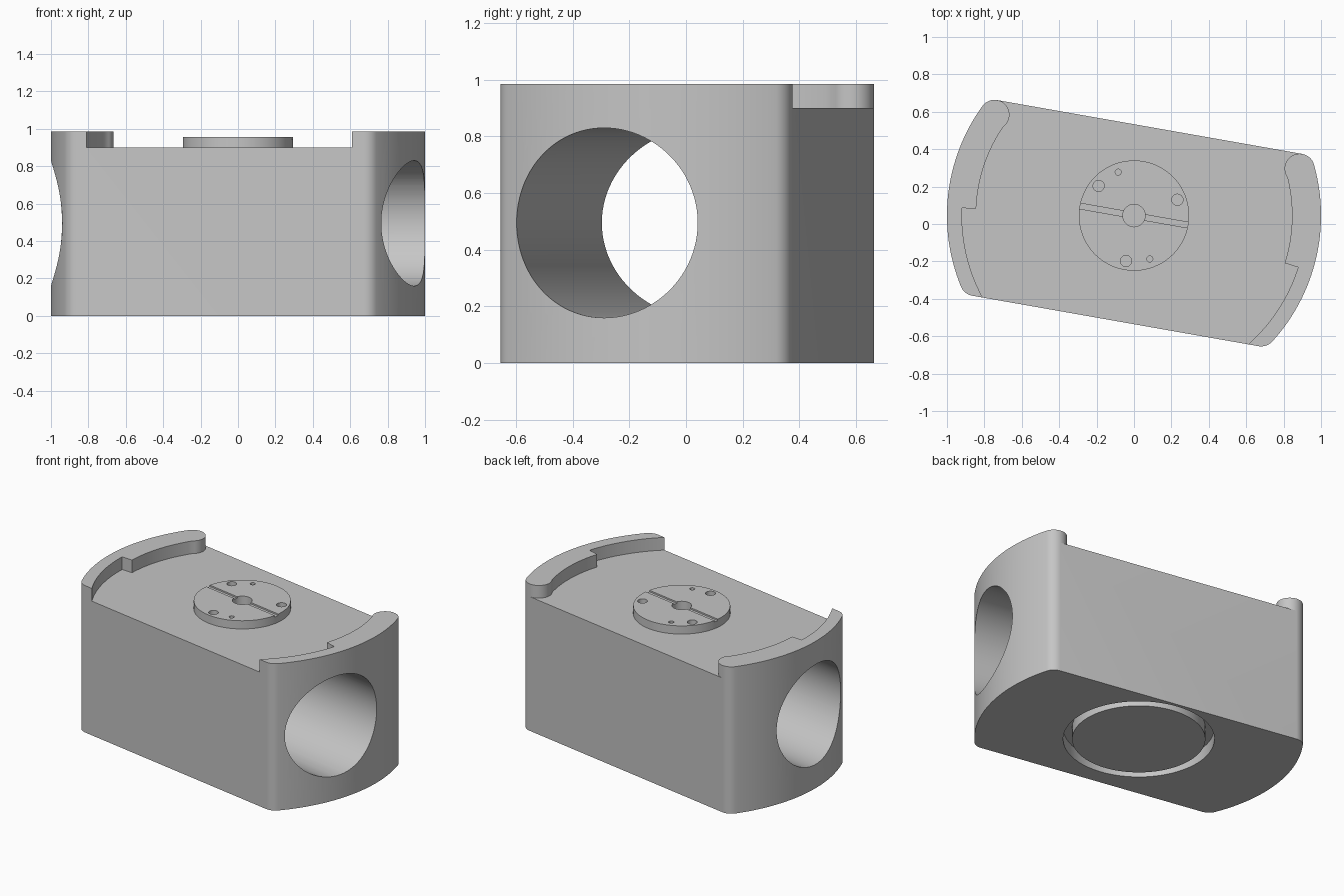
import bpy, bmesh
from math import sin, cos, radians, degrees, asin, atan2, acos, sqrt, pi
from mathutils import Matrix

if "Cube" in bpy.data.objects:
    bpy.data.objects.remove(bpy.data.objects["Cube"])

grey = bpy.data.materials.new("plain_grey")
grey.use_nodes = True
GREY = (0.56, 0.56, 0.56, 1)
grey.diffuse_color = GREY
grey.node_tree.nodes["Principled BSDF"].inputs["Base Color"].default_value = GREY

PLACE = Matrix.Translation((0, 0.045, 0)) @ Matrix.Rotation(radians(-10), 4, 'Z')
FRONT, BACK = -0.572, 0.481      # flat sides
FILLET = 0.08
BASE, TOP = 0.9, 0.985           # deck and rim heights


def arc(cx, cy, r, a0, a1, n):
    return [(cx + r * cos(radians(a0 + (a1 - a0) * i / n)),
             cy + r * sin(radians(a0 + (a1 - a0) * i / n))) for i in range(n + 1)]


def mirrored(half):
    """Close a right-hand half outline with its reflection."""
    return half + [(-x, y) for x, y in reversed(half)]


def prism(name, outline, z0, z1):
    bm = bmesh.new()
    face = bm.faces.new([bm.verts.new((x, y, z0)) for x, y in outline])
    # keep the starting cap so the solid is closed
    top = bmesh.ops.extrude_face_region(bm, geom=[face], use_keep_orig=True)["geom"]
    bmesh.ops.translate(bm, vec=(0, 0, z1 - z0),
                        verts=[v for v in top if isinstance(v, bmesh.types.BMVert)])
    bmesh.ops.recalc_face_normals(bm, faces=bm.faces)
    mesh = bpy.data.meshes.new(name)
    bm.to_mesh(mesh)
    bm.free()
    mesh.materials.append(grey)
    ob = bpy.data.objects.new(name, mesh)
    bpy.context.collection.objects.link(ob)
    ob.matrix_world = PLACE
    return ob


def rod(name, x, y, r, z0, z1, n=32):
    return prism(name, arc(x, y, r, 0, 360 - 360 / n, n - 1), z0, z1)


def cut(ob, cutter):
    mod = ob.modifiers.new("cut", 'BOOLEAN')
    mod.operation, mod.object, mod.solver = 'DIFFERENCE', cutter, 'EXACT'
    bpy.context.view_layer.update()
    mesh = bpy.data.meshes.new_from_object(
        ob.evaluated_get(bpy.context.evaluated_depsgraph_get()))
    ob.modifiers.clear()
    ob.data = mesh
    bpy.data.objects.remove(cutter)


def smooth(ob):
    bpy.ops.object.select_all(action='DESELECT')
    ob.select_set(True)
    bpy.context.view_layer.objects.active = ob
    bpy.ops.object.shade_smooth_by_angle(angle=radians(30))


# Block: flat sides, round ends, filleted corners
reach = 1 - FILLET
fy, by = FRONT + FILLET, BACK - FILLET
fx, bx = sqrt(reach**2 - fy**2), sqrt(reach**2 - by**2)
fa, ba = degrees(atan2(fy, fx)), degrees(atan2(by, bx))
half = (arc(fx, fy, FILLET, -90, fa, 8) + arc(0, 0, 1, fa, ba, 32)[1:-1]
        + arc(bx, by, FILLET, ba, 90, 8))
block = prism("block", mirrored(half), 0, TOP)

# Deck pocket, leaving a stepped rim with a rounded end on each side
WIDE, THIN, STEP = 0.845, 0.92, -7.5
turn = degrees(acos((reach**2 + FILLET**2 - WIDE**2) / (2 * reach * FILLET)))
meet = ba - degrees(asin(FILLET * sin(radians(turn)) / WIDE))
half = (arc(0, 0, THIN, -48, STEP, 20) + arc(0, 0, WIDE, STEP, meet, 16)
        + arc(bx, by, FILLET, ba + 180 + turn, 90, 14)[1:] + [(bx, 0.7)])
cut(block, prism("pocket", mirrored(half), BASE, 1.2))

# Lengthwise bore
bore = rod("bore", 0, 0, 0.335, -1.5, 1.5, 96)
bore.data.transform(Matrix.Translation((0, -0.165, 0.495)) @ Matrix.Rotation(pi / 2, 4, 'Y'))
cut(block, bore)

# Ring groove underneath
groove = rod("groove", 0, 0, 0.46, -0.1, 0.08, 80)
cut(groove, rod("core", 0, 0, 0.405, -0.2, 0.2, 80))
cut(block, groove)
smooth(block)

# Mounting disc with centre hole, slot, bolt holes and pin holes
DISC_TOP = 0.955
disc = rod("mounting_disc", 0, 0, 0.295, BASE, DISC_TOP, 80)
cut(disc, prism("slot", [(-0.4, -0.015), (0.4, -0.015), (0.4, 0.015), (-0.4, 0.015)],
                DISC_TOP - 0.01, 1.1))
cut(disc, rod("centre_hole", 0, 0, 0.06, 0.8, 1.1))
for angle, r in ((30, 0.03), (150, 0.03), (270, 0.03), (120, 0.016), (300, 0.016)):
    a = radians(angle)
    cut(disc, rod("hole", 0.247 * cos(a), 0.247 * sin(a), r, DISC_TOP - 0.035, 1.1, 24))
smooth(disc)
